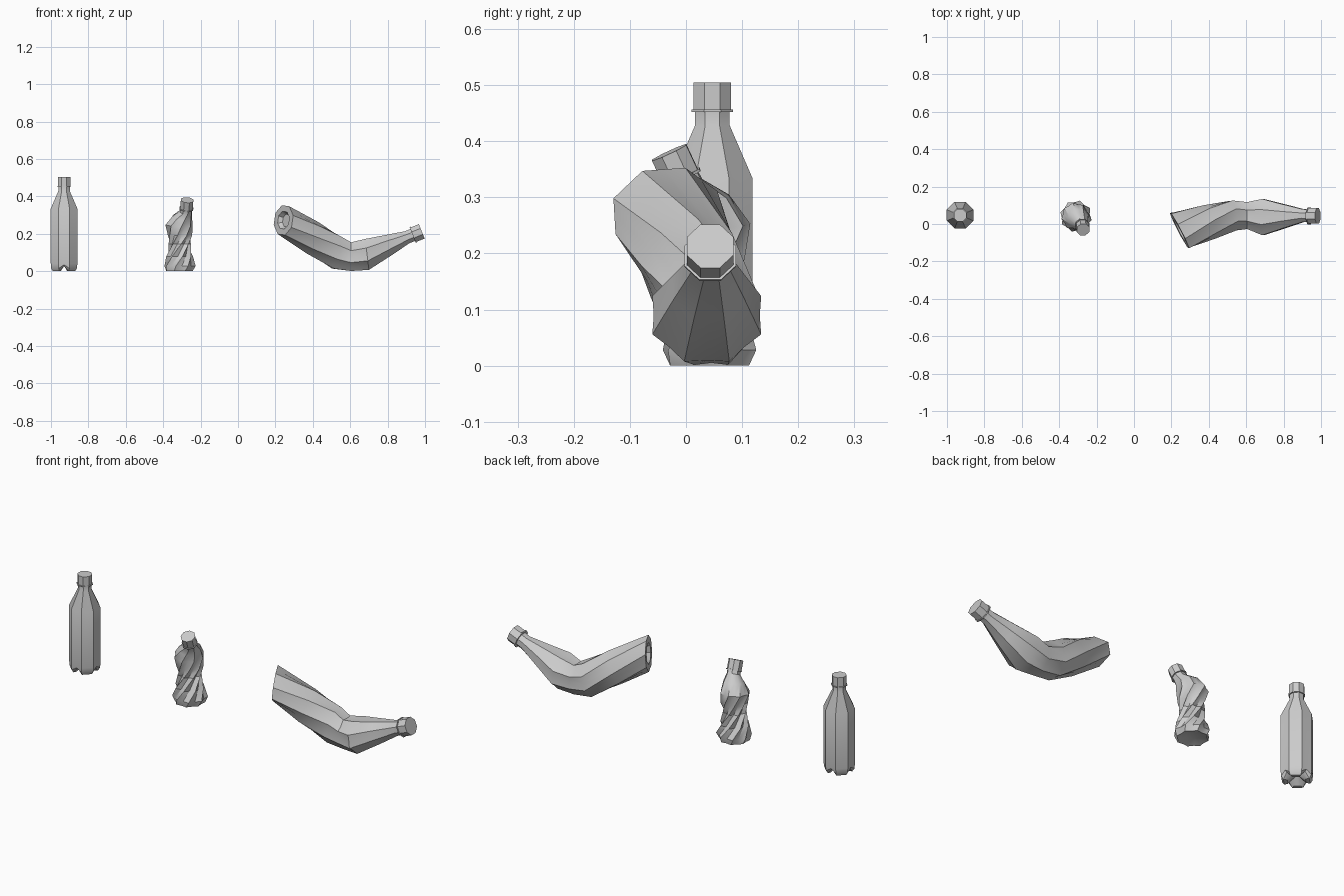
import bpy, bmesh
from math import cos, sin, radians, pi
from mathutils import Vector

if "Cube" in bpy.data.objects:
    bpy.data.objects.remove(bpy.data.objects["Cube"])

N = 16                      # octagon corners plus edge midpoints
FLAT = cos(pi / 8)          # midpoint factor giving straight octagon sides
Z = (0, 0, 1)


def ring(c, d, ru, rv, twist=0, pleat=FLAT, lift=None):
    """Octagonal section around centre c, facing d; pleat pulls edge midpoints in."""
    d = Vector(d).normalized()
    ref = Vector((0, 1, 0)) if abs(d.z) > 0.7 else Vector(Z)
    u = ref.cross(d).normalized()
    v = d.cross(u)
    pts = []
    for i in range(N):
        a = 2 * pi * i / N + radians(twist)
        k = pleat if i % 2 == 0 else 1
        p = Vector(c) + u * (ru * k * cos(a)) + v * (rv * k * sin(a))
        if lift and i % 4 == 0:
            p += d * lift
        pts.append(p)
    return pts


def loft(name, rings, angle=35):
    bm = bmesh.new()
    vs = [[bm.verts.new(p) for p in r] for r in rings]
    for a, b in zip(vs, vs[1:]):
        for i in range(N):
            j = (i + 1) % N
            bm.faces.new((a[i], a[j], b[j], b[i]))
    bm.faces.new(vs[0][::-1])
    bm.faces.new(vs[-1])
    bmesh.ops.recalc_face_normals(bm, faces=bm.faces)
    me = bpy.data.meshes.new(name)
    bm.to_mesh(me)
    bm.free()
    ob = bpy.data.objects.new(name, me)
    bpy.context.collection.objects.link(ob)
    bpy.ops.object.select_all(action='DESELECT')
    ob.select_set(True)
    bpy.context.view_layer.objects.active = ob
    bpy.ops.object.shade_smooth_by_angle(angle=radians(angle))
    return ob


def closure(prefix, p, d, s=1.0, h=0.05):
    """Collar ring and screw cap sitting on the neck at p."""
    p, d = Vector(p), Vector(d).normalized()
    r = 0.040 * s
    loft(prefix + "_collar", [ring(p + d * t, d, r, r) for t in (-0.003, 0.002)])
    r = 0.0363 * s
    loft(prefix + "_cap", [ring(p + d * t, d, r, r) for t in (0.002, h)])


# Intact upright bottle with a four-footed base
c = (-0.93, 0.047)
prof = [(0.04, 0.077), (0.335, 0.077), (0.428, 0.0335), (0.455, 0.0335)]
rings = [ring((*c, 0.03), Z, 0.008, 0.008),
         ring((*c, 0.0), Z, 0.045, 0.045, lift=0.028),
         ring((*c, 0.0), Z, 0.064, 0.064, lift=0.028),
         ring((*c, 0.016), Z, 0.075, 0.075, lift=0.018)]
rings += [ring((*c, z), Z, r, r) for z, r in prof]
loft("upright_bottle", rings)
closure("upright", (*c, 0.455), Z)

# Twisted, crushed bottle
tilt = (0.08, -0.42, 0.9)
loft("twisted_bottle", [
    ring((-0.313, 0.042, 0.012), Z, 0.03, 0.03, 0),
    ring((-0.313, 0.042, 0.0), Z, 0.076, 0.076, 0, 0.88),
    ring((-0.31, 0.042, 0.028), Z, 0.086, 0.086, 8, 0.86),
    ring((-0.312, 0.04, 0.08), Z, 0.073, 0.073, 35, 0.80),
    ring((-0.312, 0.04, 0.145), Z, 0.060, 0.060, 75, 0.76),
    ring((-0.31, 0.04, 0.19), Z, 0.066, 0.066, 100, 0.80),
    ring((-0.315, 0.04, 0.245), (0.05, -0.1, 1), 0.074, 0.076, 122, 0.88),
    ring((-0.30, 0.025, 0.288), (0.1, -0.3, 1), 0.056, 0.056, 128),
    ring((-0.279, 0.0, 0.318), tilt, 0.034, 0.034, 132),
    ring((-0.276, -0.009, 0.335), tilt, 0.034, 0.034, 132)])
closure("twisted", (-0.276, -0.009, 0.335), tilt)

# Bent bottle lying on its side, with a recessed base
b, bd = Vector((0.243, -0.035, 0.273)), Vector((0.88, 0.46, -0.1)).normalized()
up = (0.93, 0, 0.37)
loft("bent_bottle", [
    ring(b + bd * 0.02, bd, 0.05, 0.036, 50),
    ring(b, bd, 0.068, 0.05, 50),
    ring(b, bd, 0.113, 0.084, 50),
    ring((0.40, 0.01, 0.178), (0.88, 0.3, -0.4), 0.095, 0.090, 22, 0.90),
    ring((0.53, 0.045, 0.098), (0.93, 0.15, -0.25), 0.087, 0.094, 0, 0.90),
    ring((0.605, 0.045, 0.078), (1, 0, 0.0), 0.078, 0.083, 0, 0.88),
    ring((0.69, 0.037, 0.090), (1, 0, 0.12), 0.105, 0.090, 0, 0.90),
    ring((0.80, 0.041, 0.138), (1, 0, 0.35), 0.070, 0.062, 0),
    ring((0.905, 0.045, 0.182), up, 0.037, 0.037, 0),
    ring((0.935, 0.044, 0.194), up, 0.037, 0.037, 0)])
closure("bent", (0.937, 0.043, 0.195), up, 1.24, 0.049)
